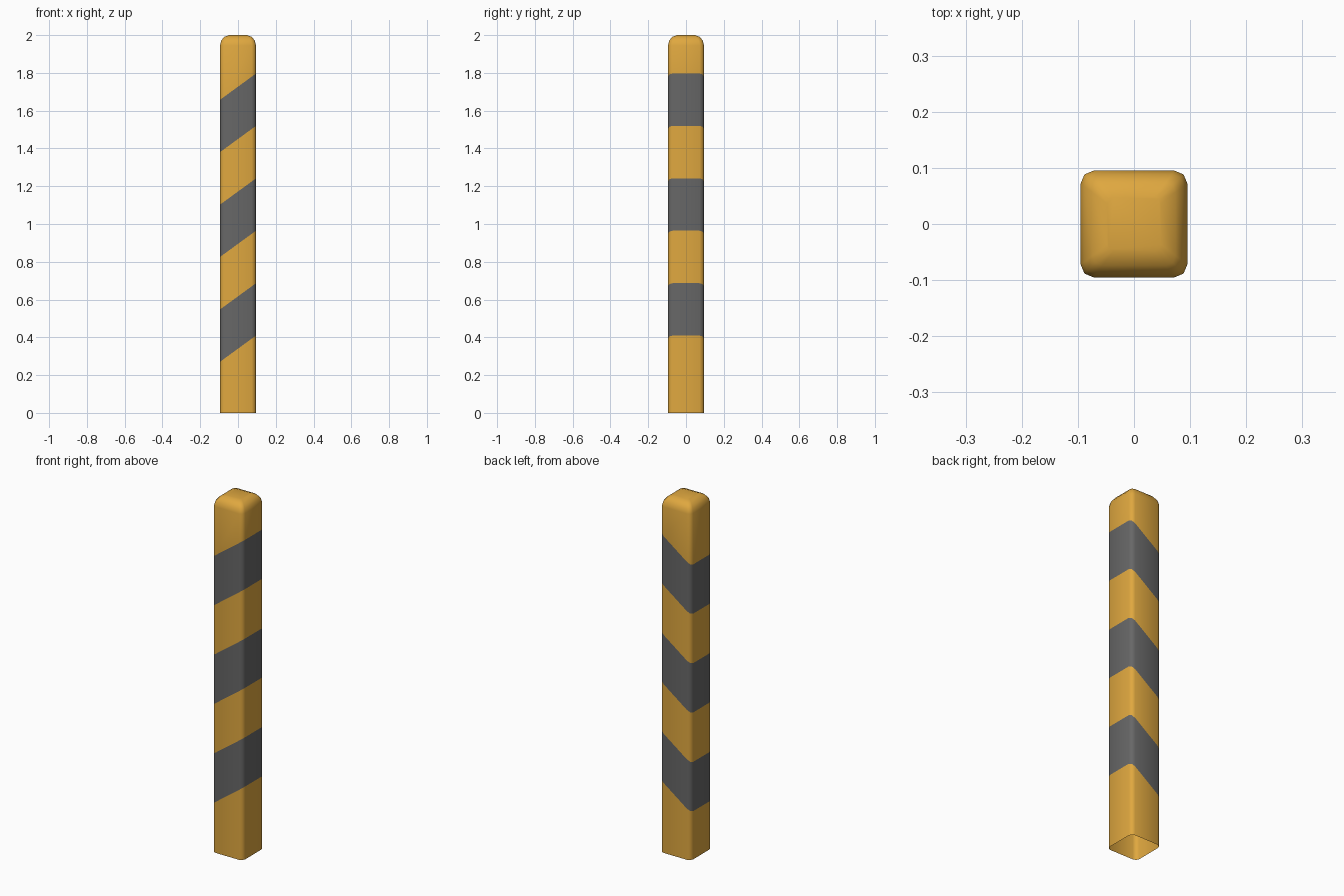
import bpy, bmesh
from mathutils import Vector

if "Cube" in bpy.data.objects:
    bpy.data.objects.remove(bpy.data.objects["Cube"])

HALF, HEIGHT = 0.095, 2.0
SLOPE, PERIOD = 0.73, 0.555
LOW, BAND = 0.34, 0.277          # first stripe at x = 0, stripe height


def material(name, rgb):
    m = bpy.data.materials.new(name)
    m.diffuse_color = (*rgb, 1)
    m.use_nodes = True
    m.node_tree.nodes["Principled BSDF"].inputs["Base Color"].default_value = m.diffuse_color
    return m


# Cross-section: square with two-segment rounded corners
corner = [(1.0, 0.76), (0.93, 0.93), (0.76, 1.0)]
section = []
for k in range(4):
    for x, y in corner:
        for _ in range(k):
            x, y = -y, x
        section.append((x, y))

# Post: open at the bottom, rounded over at the top
bm = bmesh.new()
rings = []
for half, z in [(HALF, 0), (HALF, 1.945), (0.089, 1.97), (0.074, 1.99), (0.048, HEIGHT)]:
    rings.append([bm.verts.new((x * half, y * half, z)) for x, y in section])
n = len(section)
for a, b in zip(rings, rings[1:]):
    for i in range(n):
        j = (i + 1) % n
        bm.faces.new((a[i], a[j], b[j], b[i]))
bm.faces.new(rings[-1])

# Slanted stripe edges cut into the walls
normal = Vector((-SLOPE, 0, 1)).normalized()
for s in range(3):
    for z in (LOW + s * PERIOD, LOW + s * PERIOD + BAND):
        bmesh.ops.bisect_plane(bm, geom=bm.verts[:] + bm.edges[:] + bm.faces[:],
                               plane_co=(0, 0, z), plane_no=normal, dist=1e-6)

# Colour by height along the slanted stripes
for f in bm.faces:
    f.smooth = True
    c = f.calc_center_median()
    h = c.z - SLOPE * c.x - LOW
    f.material_index = int(0 < h < 3 * PERIOD and h % PERIOD < BAND)

mesh = bpy.data.meshes.new("striped_post")
bm.to_mesh(mesh)
bm.free()
mesh.materials.append(material("warm yellow", (0.74, 0.39, 0.05)))
mesh.materials.append(material("dark grey", (0.135, 0.135, 0.135)))
post = bpy.data.objects.new("striped_post", mesh)
bpy.context.collection.objects.link(post)
